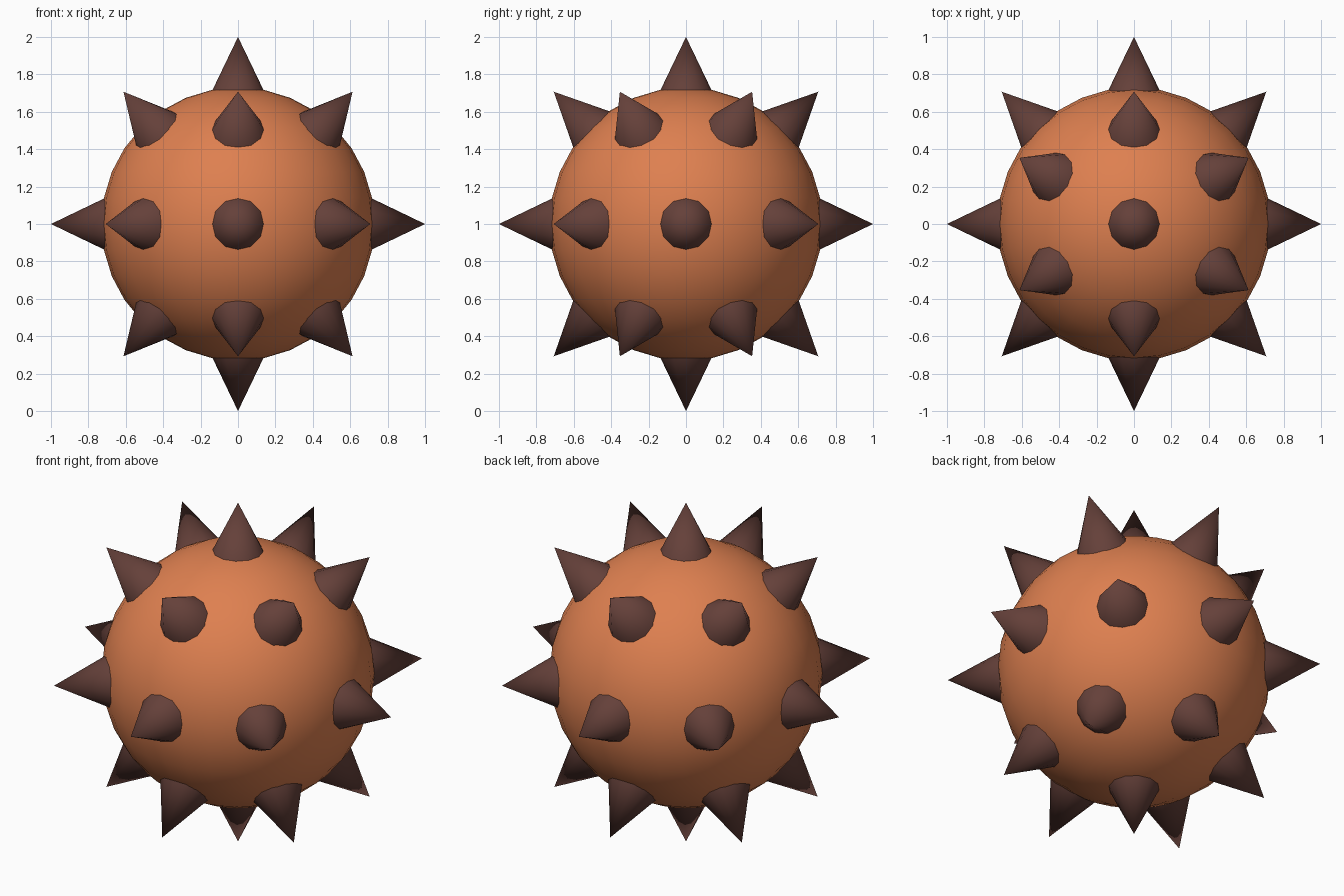
import bpy
import math
from mathutils import Vector

if "Cube" in bpy.data.objects:
    bpy.data.objects.remove(bpy.data.objects["Cube"])

CENTRE = Vector((0, 0, 1))
R = 0.73


def material(name, rgb):
    m = bpy.data.materials.new(name)
    m.diffuse_color = (*rgb, 1)
    m.use_nodes = True
    m.node_tree.nodes["Principled BSDF"].inputs["Base Color"].default_value = m.diffuse_color
    return m


orange = material("orange", (0.73, 0.215, 0.08))
brown = material("dark brown", (0.13, 0.052, 0.042))

# Round body
bpy.ops.mesh.primitive_uv_sphere_add(segments=32, ring_count=16, radius=R, location=CENTRE)
body = bpy.context.object
body.name = "body"
body.data.materials.append(orange)
bpy.ops.object.shade_smooth()


# Cone spike pointing outwards, base sunk into the body
def spike(name, azimuth, elevation):
    a, e = math.radians(azimuth), math.radians(elevation)
    d = Vector((math.cos(e) * math.cos(a), math.cos(e) * math.sin(a), math.sin(e)))
    inner, tip = 0.69, 1.0
    bpy.ops.mesh.primitive_cone_add(
        vertices=12, radius1=0.149, radius2=0, depth=tip - inner,
        location=CENTRE + d * (inner + tip) / 2,
        rotation=d.to_track_quat('Z', 'Y').to_euler())
    o = bpy.context.object
    o.name = name
    o.data.materials.append(brown)
    bpy.ops.object.shade_smooth_by_angle(angle=math.radians(40))


# Poles, equator ring of eight, upper and lower rings of six
spike("top_spike", 0, 90)
spike("bottom_spike", 0, -90)
for i in range(8):
    spike(f"middle_spike_{i + 1}", i * 45, 0)
for i in range(6):
    spike(f"upper_spike_{i + 1}", 30 + i * 60, 45)
    spike(f"lower_spike_{i + 1}", 30 + i * 60, -45)
